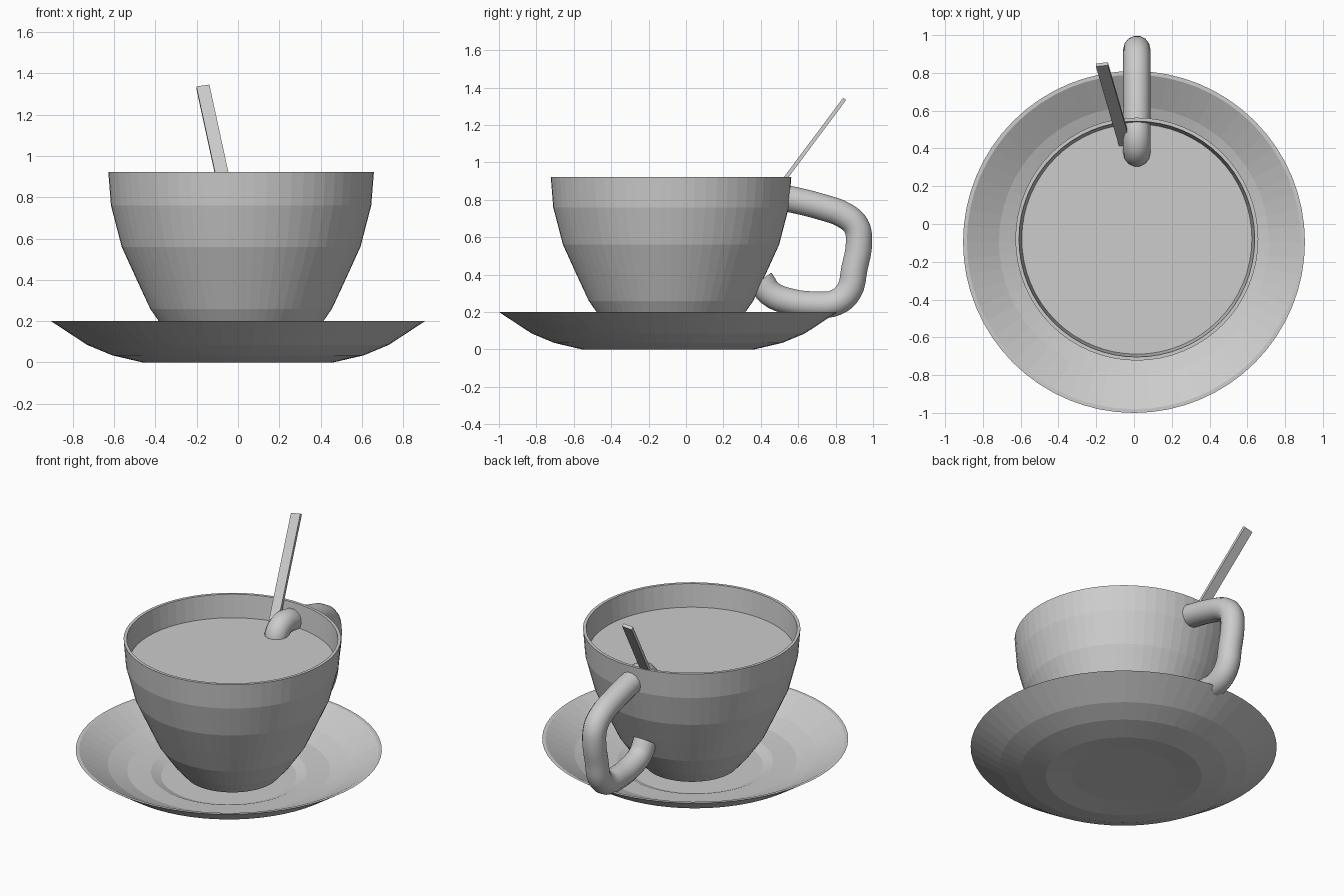
import bpy, bmesh, math
from mathutils import Vector

if "Cube" in bpy.data.objects:
    bpy.data.objects.remove(bpy.data.objects["Cube"])

china = bpy.data.materials.new("pale_grey")
china.diffuse_color = (0.604, 0.604, 0.604, 1)
china.use_nodes = True
china.node_tree.nodes["Principled BSDF"].inputs["Base Color"].default_value = china.diffuse_color


def add_mesh(name, bm):
    bmesh.ops.recalc_face_normals(bm, faces=bm.faces[:])
    me = bpy.data.meshes.new(name)
    bm.to_mesh(me)
    bm.free()
    me.materials.append(china)
    ob = bpy.data.objects.new(name, me)
    bpy.context.collection.objects.link(ob)
    return ob


def lathe(name, profile, centre, sides=64):
    """Spin an (r, z) profile about a vertical axis."""
    bm = bmesh.new()
    vs = [bm.verts.new((r, 0, z)) for r, z in profile]
    es = [bm.edges.new(p) for p in zip(vs, vs[1:])]
    bmesh.ops.spin(bm, geom=vs + es, cent=(0, 0, 0), axis=(0, 0, 1),
                   angle=2 * math.pi, steps=sides, use_merge=True)
    bmesh.ops.remove_doubles(bm, verts=bm.verts[:], dist=1e-5)
    ob = add_mesh(name, bm)
    ob.location = (*centre, 0)
    return ob


# Saucer with a shallow well for the cup
lathe("saucer", [
    (0, 0.012), (0.31, 0.012), (0.46, 0), (0.61, 0.035), (0.73, 0.085),
    (0.905, 0.2), (0.885, 0.2), (0.715, 0.105), (0.60, 0.065), (0.46, 0.055),
    (0.40, 0.03), (0, 0.03)], (0, -0.095))

# Cup, outside then inside
cup_centre = (0.015, -0.08)
lathe("cup", [
    (0, 0.05), (0.28, 0.05), (0.35, 0.13), (0.44, 0.26), (0.505, 0.4),
    (0.578, 0.56), (0.63, 0.76), (0.643, 0.922), (0.624, 0.922),
    (0.608, 0.76), (0.555, 0.56), (0.485, 0.4), (0.42, 0.27), (0.3, 0.11),
    (0, 0.1)], cup_centre)

# Drink surface
lathe("drink", [(0, 0.775), (0.609, 0.775)], cup_centre)

# Handle: round tube along a curve, its upper end hooking inside the cup
path = [(0.40, 0.37), (0.45, 0.30), (0.56, 0.255), (0.70, 0.24), (0.80, 0.25),
        (0.87, 0.31), (0.90, 0.43), (0.925, 0.58), (0.91, 0.66), (0.85, 0.715),
        (0.72, 0.763), (0.55, 0.805), (0.45, 0.825), (0.385, 0.79), (0.37, 0.72)]
cu = bpy.data.curves.new("handle", 'CURVE')
cu.dimensions = '3D'
cu.bevel_depth = 0.072
cu.bevel_resolution = 5
cu.use_fill_caps = True
cu.resolution_u = 4
sp = cu.splines.new('BEZIER')
sp.bezier_points.add(len(path) - 1)
for p, (y, z) in zip(sp.bezier_points, path):
    p.co = (0.015, y, z)
    p.handle_left_type = p.handle_right_type = 'AUTO'
cu.materials.append(china)
handle = bpy.data.objects.new("handle", cu)
bpy.context.collection.objects.link(handle)
bpy.context.view_layer.objects.active = handle
handle.select_set(True)
bpy.ops.object.convert(target='MESH')
bpy.ops.object.shade_smooth_by_angle(angle=math.radians(40))

# Spoon: flat bar leaning on the rim
top = Vector((-0.17, 0.845, 1.335))
axis = Vector((-0.09, 0.31, 0.415)).normalized()
side = Vector((1, 0, 0))
side = (side - axis * side.dot(axis)).normalized()
flat = axis.cross(side)
length = 1.3
bm = bmesh.new()
bmesh.ops.create_cube(bm, size=1)
for v in bm.verts:
    x, y, z = v.co
    v.co = top + side * x * 0.064 + flat * y * 0.02 + axis * (z - 0.5) * length
add_mesh("spoon_handle", bm)
